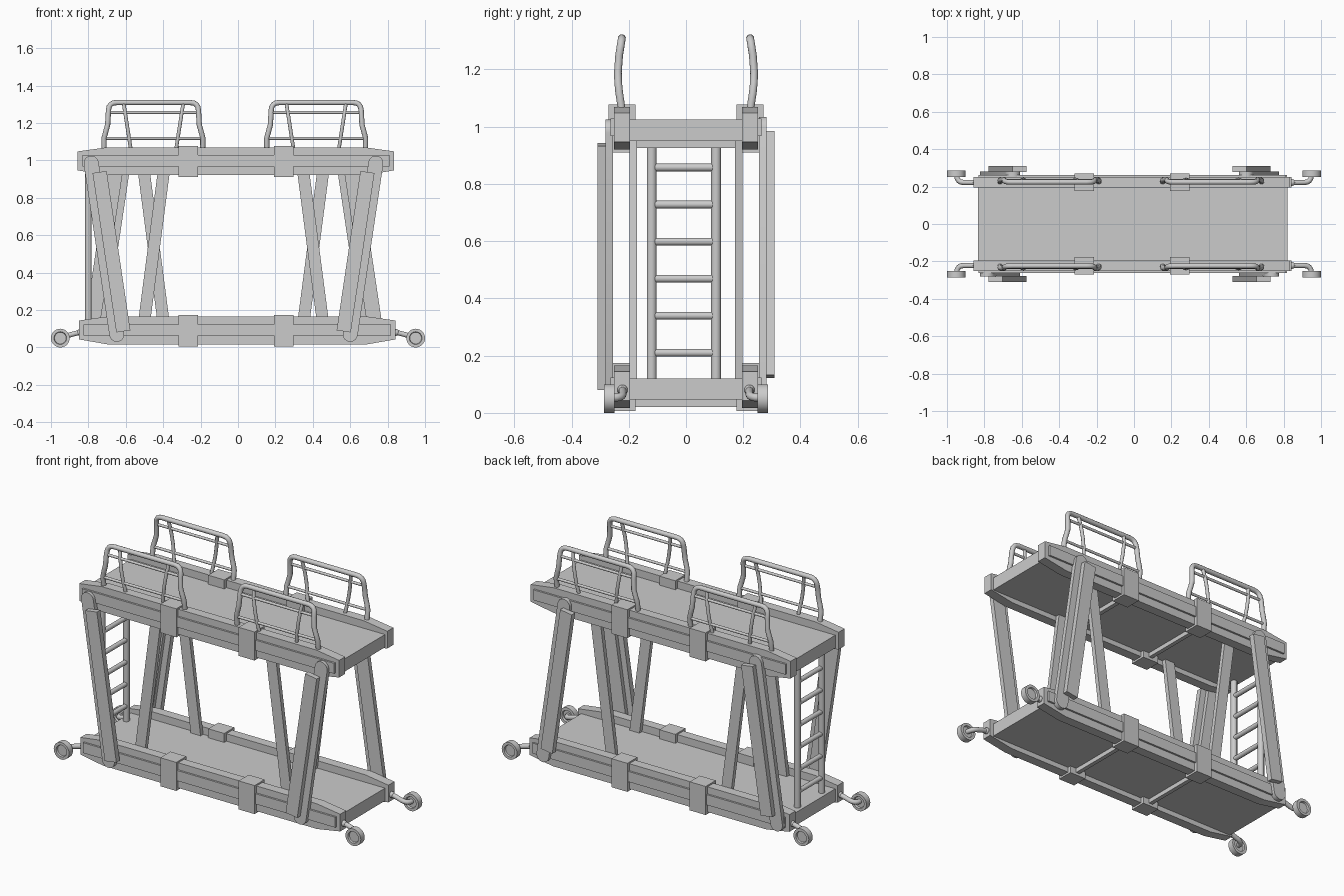
import bpy, bmesh, math
from mathutils import Vector, Matrix

if "Cube" in bpy.data.objects:
    bpy.data.objects.remove(bpy.data.objects["Cube"])


def finish(bm, name, smooth=False):
    bmesh.ops.recalc_face_normals(bm, faces=bm.faces)
    me = bpy.data.meshes.new(name)
    bm.to_mesh(me)
    bm.free()
    ob = bpy.data.objects.new(name, me)
    bpy.context.collection.objects.link(ob)
    if smooth:
        bpy.ops.object.select_all(action='DESELECT')
        ob.select_set(True)
        bpy.context.view_layer.objects.active = ob
        bpy.ops.object.shade_smooth_by_angle(angle=math.radians(35))
    return ob


def box(name, x0, x1, y0, y1, z0, z1):
    bm = bmesh.new()
    size = Matrix.Diagonal((x1 - x0, abs(y1 - y0), z1 - z0, 1))
    mid = Matrix.Translation(((x0 + x1) / 2, (y0 + y1) / 2, (z0 + z1) / 2))
    bmesh.ops.create_cube(bm, size=1, matrix=mid @ size)
    return finish(bm, name)


def extrude_xz(name, pts, y0, y1, smooth=False):
    """Extrude an x-z outline along y."""
    bm = bmesh.new()
    f = bm.faces.new([bm.verts.new((x, y0, z)) for x, z in pts])
    r = bmesh.ops.extrude_face_region(bm, geom=[f])
    vs = [v for v in r['geom'] if isinstance(v, bmesh.types.BMVert)]
    bmesh.ops.translate(bm, verts=vs, vec=(0, y1 - y0, 0))
    return finish(bm, name, smooth)


def tube(name, pts, r, rounded=()):
    """Round tube along a path; corners listed in rounded are filleted."""
    path = []
    for i, p in enumerate(pts):
        p = Vector(p)
        if i in rounded:
            a, b = Vector(pts[i - 1]), Vector(pts[i + 1])
            s = p + (a - p).normalized() * 0.04
            e = p + (b - p).normalized() * 0.04
            path += [s.lerp(p, t).lerp(p.lerp(e, t), t) for t in (0, .25, .5, .75, 1)]
        else:
            path.append(p)
    cu = bpy.data.curves.new(name, 'CURVE')
    cu.dimensions = '3D'
    cu.bevel_depth = r
    cu.bevel_resolution = 3
    cu.use_fill_caps = True
    sp = cu.splines.new('POLY')
    sp.points.add(len(path) - 1)
    for q, p in zip(sp.points, path):
        q.co = (*p, 1)
    ob = bpy.data.objects.new(name, cu)
    bpy.context.collection.objects.link(ob)
    return ob


def bar_outline(a, b, w, rounded):
    """Outline of a straight bar from a to b, optionally with round ends."""
    a, b = Vector(a), Vector(b)
    d = (b - a).normalized()
    n = Vector((-d.y, d.x)) * w
    if not rounded:
        return [a + n, a - n, b - n, b + n]
    ang = [math.pi * i / 10 for i in range(11)]
    return ([a + n * math.cos(t) - d * w * math.sin(t) for t in ang] +
            [b - n * math.cos(t) + d * w * math.sin(t) for t in ang])


FLIP = 1.065   # rear legs are the front legs turned upside down
BRACKETS = (-0.265, 0.245)

# two bunk levels: deck, ribs, tapered side rails, trim strips, brackets
for level, zc, dx in (("lower", 0.091, 0.0), ("upper", 0.995, -0.007)):
    box(level + "_deck", -0.835, 0.82, -0.2, 0.2, zc - 0.045, zc + 0.03)
    for bx in BRACKETS:
        box(level + "_deck_rib", bx - 0.012, bx + 0.012, -0.2, 0.2, zc - 0.07, zc - 0.04)
    x0, x1 = -0.85 + dx, 0.842 + dx
    prof = [(x0, zc - 0.048), (x0 + 0.15, zc - 0.074), (x1 - 0.15, zc - 0.074), (x1, zc - 0.048),
            (x1, zc + 0.053), (x1 - 0.15, zc + 0.074), (x0 + 0.15, zc + 0.074), (x0, zc + 0.053)]
    for s in (-1, 1):
        extrude_xz(level + "_side_rail", prof, s * 0.196, s * 0.252)
        box(level + "_rail_trim", x0 + 0.025, x1 - 0.025, s * 0.245, s * 0.263, zc - 0.028, zc + 0.033)
        for bx in BRACKETS:
            box(level + "_rail_bracket", bx - 0.052, bx + 0.052, s * 0.176, s * 0.27,
                zc - 0.085, zc + 0.083)

# legs: outer round-ended struts with cover plates, inner braces
for s in (-1, 1):
    def fz(p):
        return (p[0], p[1] if s < 0 else FLIP - p[1])
    for m in (-1, 1):
        cx = -0.024
        top, bot = (cx + m * 0.761, 0.985), (cx + m * 0.624, 0.07)
        extrude_xz("outer_leg", bar_outline(fz(top), fz(bot), 0.04, True), s * 0.255, s * 0.281, True)
        ptop, pbot = (cx + m * 0.716, 0.938), (cx + m * 0.589, 0.086)
        extrude_xz("leg_cover_plate", bar_outline(fz(ptop), fz(pbot), 0.038, False), s * 0.278, s * 0.31)
        itop, ibot = (cx + m * 0.365, 1.0), (cx + m * 0.487, 0.065)
        extrude_xz("inner_brace", bar_outline(fz(itop), fz(ibot), 0.032, False), s * 0.172, s * 0.197)

# ladder at the left end
for y in (-0.12, 0.105):
    tube("ladder_post", [(-0.8, y, 0.1), (-0.8, y, 0.96)], 0.018)
for i in range(6):
    z = 0.21 + i * 0.1295
    tube("ladder_rung", [(-0.8, -0.115, z), (-0.8, 0.1, z)], 0.014)


# guard rails, with a gentle outward bulge
def bulge(z):
    return 0.222 + 0.016 * math.sin(math.pi * min(1, max(0, (z - 1.05) / 0.27)))


def side_x(z):
    pts = [(1.03, 0.264), (1.12, 0.264), (1.19, 0.245), (1.31, 0.238)]
    for (za, xa), (zb, xb) in zip(pts, pts[1:]):
        if z <= zb:
            return xa + (xb - xa) * (z - za) / (zb - za)
    return pts[-1][1]


heights = [1.03, 1.08, 1.12, 1.155, 1.19, 1.25, 1.309]
for s in (-1, 1):
    for gx in (-0.452, 0.418):
        left = [(gx - side_x(z), s * bulge(z), z) for z in heights]
        right = [(gx + side_x(z), s * bulge(z), z) for z in reversed(heights)]
        n = len(heights)
        tube("guard_frame", left + right, 0.014, (n - 1, n))
        for z in (1.118, 1.256):
            w = side_x(z)
            tube("guard_bar", [(gx - w, s * bulge(z), z), (gx + w, s * bulge(z), z)], 0.008)
        for m in (-1, 1):
            tube("guard_rod", [(gx + m * (0.118 + 0.042 * i / 6), s * bulge(1.04 + 0.27 * i / 6),
                                1.04 + 0.27 * i / 6) for i in range(7)], 0.01)

# wheels on bent axle arms
for sx in (-1, 1):
    for s in (-1, 1):
        tube("wheel_arm", [(sx * 0.82, s * 0.222, 0.083), (sx * 0.87, s * 0.222, 0.075),
                           (sx * 0.948, s * 0.222, 0.053), (sx * 0.948, s * 0.27, 0.053)], 0.014, (2,))
        bm = bmesh.new()
        bmesh.ops.create_uvsphere(bm, u_segments=16, v_segments=10, radius=0.018,
                                  matrix=Matrix.Translation((sx * 0.845, s * 0.222, 0.08)))
        finish(bm, "arm_joint", True)
        bm = bmesh.new()
        turn = Matrix.Translation((sx * 0.95, s * 0.268, 0.05)) @ Matrix.Rotation(math.pi / 2, 4, 'X')
        bmesh.ops.create_cone(bm, cap_ends=True, segments=28, radius1=0.05, radius2=0.05,
                              depth=0.036, matrix=turn)
        bm.normal_update()
        caps = [f for f in bm.faces if len(f.verts) > 4]
        for f in caps:
            bmesh.ops.inset_region(bm, faces=[f], thickness=0.016)
            bmesh.ops.inset_region(bm, faces=[f], thickness=0.003, depth=-0.01)
        finish(bm, "wheel", True)
